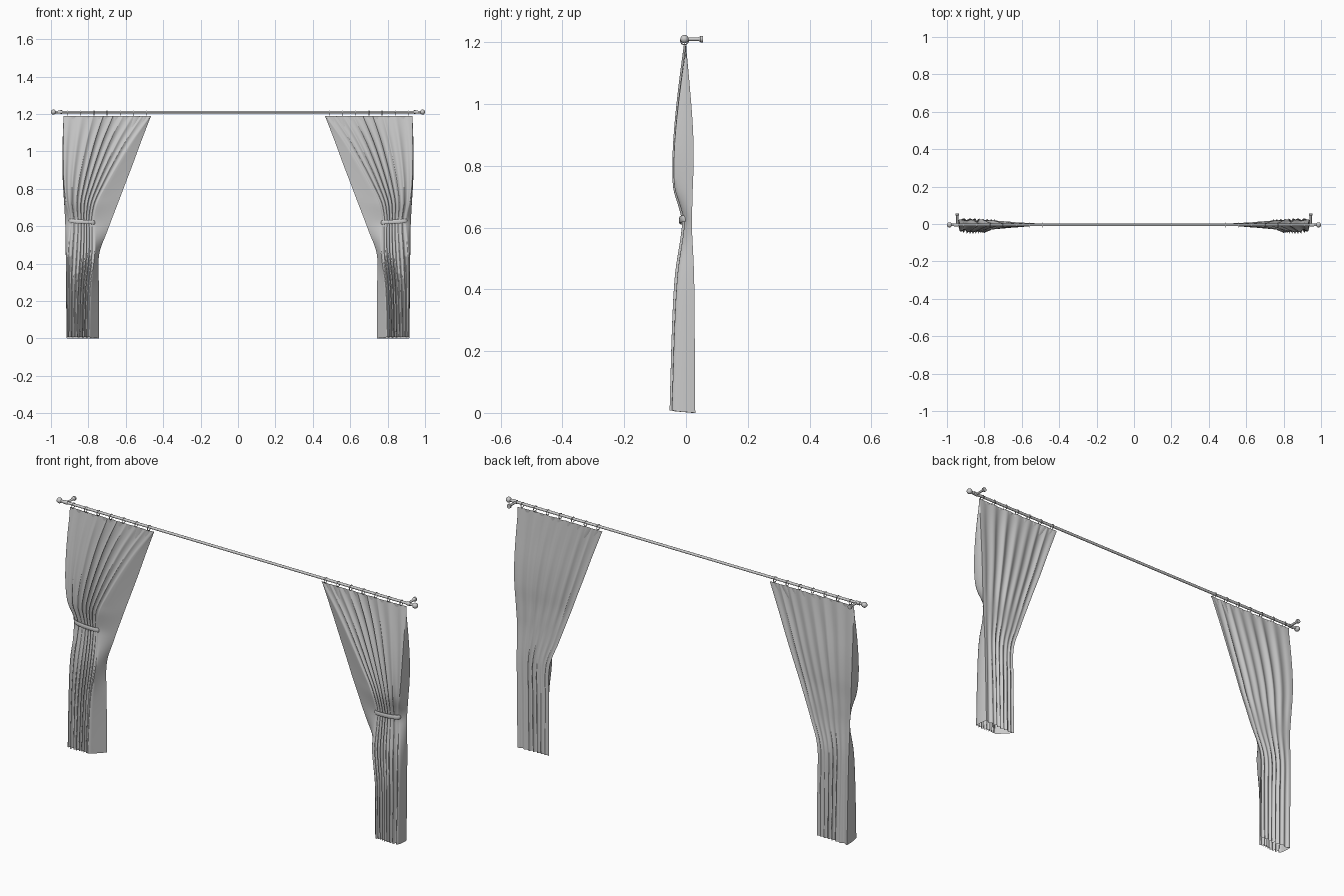
import bpy, bmesh, math
from mathutils import Vector

if "Cube" in bpy.data.objects:
    bpy.data.objects.remove(bpy.data.objects["Cube"])

ROD_Y, ROD_Z = -0.005, 1.21


def smooth(ob, angle=50):
    bpy.ops.object.select_all(action='DESELECT')
    ob.select_set(True)
    bpy.context.view_layer.objects.active = ob
    bpy.ops.object.shade_smooth_by_angle(angle=math.radians(angle))


def add_object(name, bm, mirror=True, angle=50):
    bmesh.ops.recalc_face_normals(bm, faces=bm.faces[:])
    me = bpy.data.meshes.new(name)
    bm.to_mesh(me)
    bm.free()
    ob = bpy.data.objects.new(name, me)
    bpy.context.collection.objects.link(ob)
    smooth(ob, angle)
    if mirror:
        m = ob.modifiers.new("mirror", 'MIRROR')
        m.use_mirror_merge = False
    return ob


def lathe(name, profile, origin, axis, mirror=True, n=20):
    """Revolve (distance along axis, radius) points around x or y."""
    bm = bmesh.new()
    rings = []
    for d, r in profile:
        ring = []
        for i in range(n):
            a = 2 * math.pi * i / n
            c, s = r * math.cos(a), r * math.sin(a)
            p = (d, c, s) if axis == 'x' else (c, d, s)
            ring.append(bm.verts.new(Vector(origin) + Vector(p)))
        rings.append(ring)
    for a, b in zip(rings, rings[1:]):
        for i in range(n):
            bm.faces.new((a[i], a[(i + 1) % n], b[(i + 1) % n], b[i]))
    bm.faces.new(rings[0])
    bm.faces.new(rings[-1])
    return add_object(name, bm, mirror)


# rod, finials, wall brackets
lathe("rod", [(-0.975, 0.0065), (0.975, 0.0065)], (0, ROD_Y, ROD_Z), 'x', False)
ball = [(-0.0135 * math.cos(math.pi * k / 12), max(0.0005, 0.0135 * math.sin(math.pi * k / 12)))
        for k in range(13)]
lathe("finial", ball, (0.9865, ROD_Y, ROD_Z), 'x')
lathe("finial_collar", [(0, 0.009), (0.022, 0.009)], (0.94, ROD_Y, ROD_Z), 'x')
lathe("bracket", [(0, 0.0055), (0.044, 0.0055), (0.05, 0.008), (0.052, 0.0105), (0.06, 0.0105)],
      (0.945, ROD_Y, ROD_Z), 'y')

# curtain rings
for i in range(7):
    bpy.ops.mesh.primitive_torus_add(major_radius=0.0125, minor_radius=0.0018, major_segments=24,
                                     minor_segments=8, location=(0, 0, 0))
    ring = bpy.context.object
    ring.name = "curtain_ring"
    for v in ring.data.vertices:
        x, y, z = v.co
        v.co = (z + 0.49 + 0.07 * i, y + ROD_Y, x + 1.2045)
    smooth(ring)
    ring.modifiers.new("mirror", 'MIRROR')

# curtain sections: z, outer back x, outer front x, inner front x, inner back x,
# front y, back y, pleat depth
KEYS = [
    (1.190, .930, .930, .466, .465, -.008, .000, .006),
    (1.060, .935, .934, .560, .515, -.027, .012, .011),
    (0.930, .937, .934, .640, .563, -.042, .022, .012),
    (0.820, .935, .930, .702, .605, -.049, .025, .012),
    (0.730, .930, .920, .748, .639, -.046, .022, .011),
    (0.660, .926, .905, .766, .666, -.024, .020, .007),
    (0.620, .924, .900, .768, .681, -.014, .019, .005),
    (0.580, .923, .902, .766, .696, -.017, .020, .006),
    (0.450, .921, .912, .766, .742, -.036, .026, .010),
    (0.280, .918, .914, .788, .744, -.046, .028, .013),
    (0.000, .914, .914, .798, .743, -.054, .030, .014),
]


def section(z):
    """Catmull-Rom style interpolation of the key sections."""
    i = 0
    while i < len(KEYS) - 2 and z < KEYS[i + 1][0]:
        i += 1
    p1, p2 = KEYS[i], KEYS[i + 1]
    p0, p3 = KEYS[max(i - 1, 0)], KEYS[min(i + 2, len(KEYS) - 1)]
    h = p2[0] - p1[0]
    t = (z - p1[0]) / h
    out = []
    for k in range(1, 8):
        m1 = (p2[k] - p0[k]) / (p2[0] - p0[0]) * h
        m2 = (p3[k] - p1[k]) / (p3[0] - p1[0]) * h
        out.append((2*t**3 - 3*t*t + 1) * p1[k] + (t**3 - 2*t*t + t) * m1
                   + (3*t*t - 2*t**3) * p2[k] + (t**3 - t*t) * m2)
    return out


def pleat(u, count, z):
    """Uneven pleat wave, 0..1 deep, plus a sideways lean."""
    ph = 2 * math.pi * count * (u ** 1.25) + 0.5 * math.sin(3 * z + 7 * u)
    env = min(1, 10 * u, 10 * (1 - u)) * (0.75 + 0.25 * math.sin(11 * u + 2 * z))
    return env * (0.5 - 0.5 * math.cos(ph)) ** 1.4, env * math.sin(ph)


def curtain_ring_points(z):
    xo, xof, xf, xb, yf, yb, amp = section(z)
    low = max(0.0, min(1.0, (0.75 - z) / 0.3))
    yin = yf * (0.45 + 0.45 * low)            # front depth at the inner edge
    ydn = yb * (0.25 + 0.55 * low)            # back depth at the inner edge
    wid = xof - xf
    pts = []
    for i in range(91):                       # pleated front
        u = i / 90
        w, s = pleat(u, 8, z)
        y = yf + (yin - yf) * u + amp * w * 1.2
        y += 0.010 * (1 - min(1, 6 * u)) * (1 - u)
        pts.append((xof - wid * u + s * wid * 0.02, min(y, yb * 0.7 + 0.001), z + 0.008 * (z < 0.1)))
    for i in range(1, 6):                     # inner return panel
        t = i / 6
        pts.append((xf + (xb - xf) * t, yin + (ydn - yin) * t, z + 0.006 * (1 - t) * (z < 0.1)))
    for i in range(71):                       # pleated back
        u = i / 70
        w, s = pleat(1 - u, 7, z + 1)
        x = xb + (xo - xb) * u
        y = ydn + (yb - ydn) * min(1, 1.5 * u) - amp * w * 0.9
        pts.append((x + s * (xo - xb) * 0.012, y, z))
    for i in range(1, 5):                     # outer side
        t = i / 5
        y0 = yf + 0.010
        bulge = 0.003 * math.sin(math.pi * t)
        pts.append((xo + (xof - xo) * t + bulge, yb + (y0 - yb) * t, z + 0.006 * t * (z < 0.1)))
    return pts


bm = bmesh.new()
rows = [[bm.verts.new(p) for p in curtain_ring_points(1.19 * (1 - k / 80))] for k in range(81)]
n = len(rows[0])
for a, b in zip(rows, rows[1:]):
    for i in range(n):
        bm.faces.new((a[i], a[(i + 1) % n], b[(i + 1) % n], b[i]))
add_object("curtain", bm, angle=60)

# tie-back band wrapped over the gathered front
bm = bmesh.new()
loops = []
for k in range(25):
    t = k / 24
    a = math.pi * t
    x = 0.834 + 0.068 * math.cos(a)
    y = 0.004 - 0.024 * math.sin(a) ** 0.5
    zc = 0.618 + 0.012 * (1 - t)
    nx, ny = Vector((math.cos(a) * 0.4, -math.sin(a))).normalized()
    loop = []
    for j in range(10):
        b = 2 * math.pi * j / 10
        o = 0.0035 * math.cos(b)
        loop.append(bm.verts.new((x + nx * o, y + ny * o, zc + 0.011 * math.sin(b))))
    loops.append(loop)
for a, b in zip(loops, loops[1:]):
    for j in range(10):
        bm.faces.new((a[j], a[(j + 1) % 10], b[(j + 1) % 10], b[j]))
bm.faces.new(loops[0])
bm.faces.new(loops[-1])
add_object("tie_back", bm)
